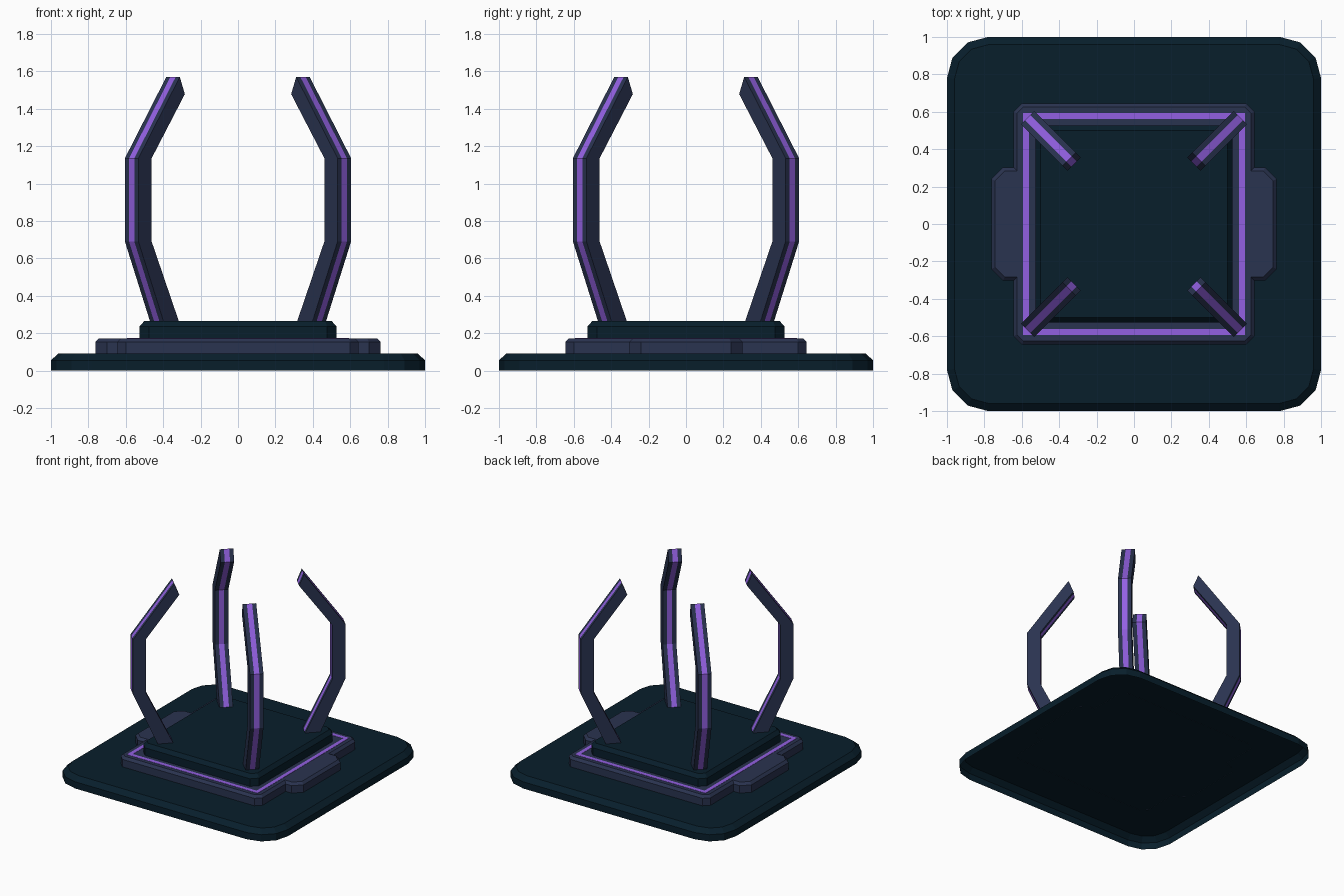
import bpy, bmesh, math
from mathutils import Vector

if "Cube" in bpy.data.objects:
    bpy.data.objects.remove(bpy.data.objects["Cube"])


def material(name, rgb):
    m = bpy.data.materials.new(name)
    m.diffuse_color = (*rgb, 1)
    m.use_nodes = True
    m.node_tree.nodes["Principled BSDF"].inputs["Base Color"].default_value = m.diffuse_color
    return m


TEAL = material("dark teal", (0.0024, 0.0132, 0.0245))
SLATE = material("slate", (0.0225, 0.033, 0.079))
PURPLE = material("purple glow", (0.29, 0.118, 0.76))


def finish(name, bm, mats):
    me = bpy.data.meshes.new(name)
    bm.to_mesh(me)
    bm.free()
    for m in mats:
        me.materials.append(m)
    ob = bpy.data.objects.new(name, me)
    bpy.context.collection.objects.link(ob)
    return ob


def rounded_square(half, r, segs):
    pts = []
    for q, (sx, sy) in enumerate(((1, 1), (-1, 1), (-1, -1), (1, -1))):
        for i in range(segs + 1):
            a = math.radians(90 * (q + i / segs))
            pts.append(Vector((sx * (half - r) + r * math.cos(a),
                               sy * (half - r) + r * math.sin(a))))
    return pts


def inset(pts, d):
    # mitred inward offset of a counter-clockwise outline
    out = []
    for i, p in enumerate(pts):
        e1 = (p - pts[i - 1]).normalized()
        e2 = (pts[(i + 1) % len(pts)] - p).normalized()
        n1, n2 = Vector((-e1.y, e1.x)), Vector((-e2.y, e2.x))
        out.append(p + (n1 + n2) * (d / (1 + n1.dot(n2))))
    return out


def slab(name, outline, levels, mat):
    # shell open underneath; levels: (z, inset) from bottom to top
    bm = bmesh.new()
    rings = [[bm.verts.new((p.x, p.y, z)) for p in inset(outline, d)] for z, d in levels]
    n = len(outline)
    for a, b in zip(rings, rings[1:]):
        for i in range(n):
            j = (i + 1) % n
            bm.faces.new((a[i], a[j], b[j], b[i]))
    bm.faces.new(rings[-1])
    return finish(name, bm, [mat])


# Base plate
slab("base_plate", rounded_square(1.0, 0.22, 3),
     [(0, 0), (0.055, 0), (0.091, 0.04)], TEAL)

# Middle plate with a tab on each side
q = [(0.763, 0.24), (0.70, 0.303), (0.645, 0.303), (0.645, 0.60), (0.60, 0.645)]
outline = (q + [(-x, y) for x, y in reversed(q)]
           + [(-x, -y) for x, y in q] + [(x, -y) for x, y in reversed(q)])
slab("middle_plate", [Vector(p) for p in outline],
     [(0.09, 0), (0.152, 0), (0.172, 0.02)], SLATE)

# Upper block the arms stand on
slab("upper_block", rounded_square(0.527, 0.05, 1),
     [(0.17, 0), (0.235, 0), (0.265, 0.026)], TEAL)

# Glowing square line on the middle plate
bm = bmesh.new()
corners = ((1, 1), (-1, 1), (-1, -1), (1, -1))
rings = [[bm.verts.new((h * x, h * y, z)) for x, y in corners]
         for h, z in ((0.594, 0.171), (0.594, 0.174), (0.562, 0.174), (0.562, 0.171))]
for k in range(3):
    a, b = rings[k], rings[k + 1]
    for i in range(4):
        j = (i + 1) % 4
        bm.faces.new((a[i], a[j], b[j], b[i]))
finish("glow_line", bm, [PURPLE])

# Four bent arms: side profile (radius, z) swept across the width
OUTER = [(0.604, 0.24), (0.804, 0.69), (0.804, 1.135), (0.491, 1.57)]
INNER = [(0.453, 1.478), (0.704, 1.135), (0.704, 0.69), (0.487, 0.24)]
PROFILE = OUTER + INNER
WIDTHS = (-0.051, -0.02, 0.02, 0.051)
for name, deg in (("back_right_arm", 45), ("back_left_arm", 135),
                  ("front_left_arm", 225), ("front_right_arm", 315)):
    c, s = math.cos(math.radians(deg)), math.sin(math.radians(deg))
    bm = bmesh.new()
    rows = [[bm.verts.new((u * c - v * s, u * s + v * c, z)) for u, z in PROFILE]
            for v in WIDTHS]
    for k in range(3):
        a, b = rows[k], rows[k + 1]
        for i in range(7):                           # open end inside the block
            f = bm.faces.new((a[i], a[i + 1], b[i + 1], b[i]))
            f.material_index = 1 if k == 1 else 0    # glowing centre stripe
    for row in (rows[0], rows[-1]):
        for i in range(3):
            bm.faces.new((row[i], row[i + 1], row[6 - i], row[7 - i]))
    bmesh.ops.recalc_face_normals(bm, faces=bm.faces)
    finish(name, bm, [SLATE, PURPLE])
